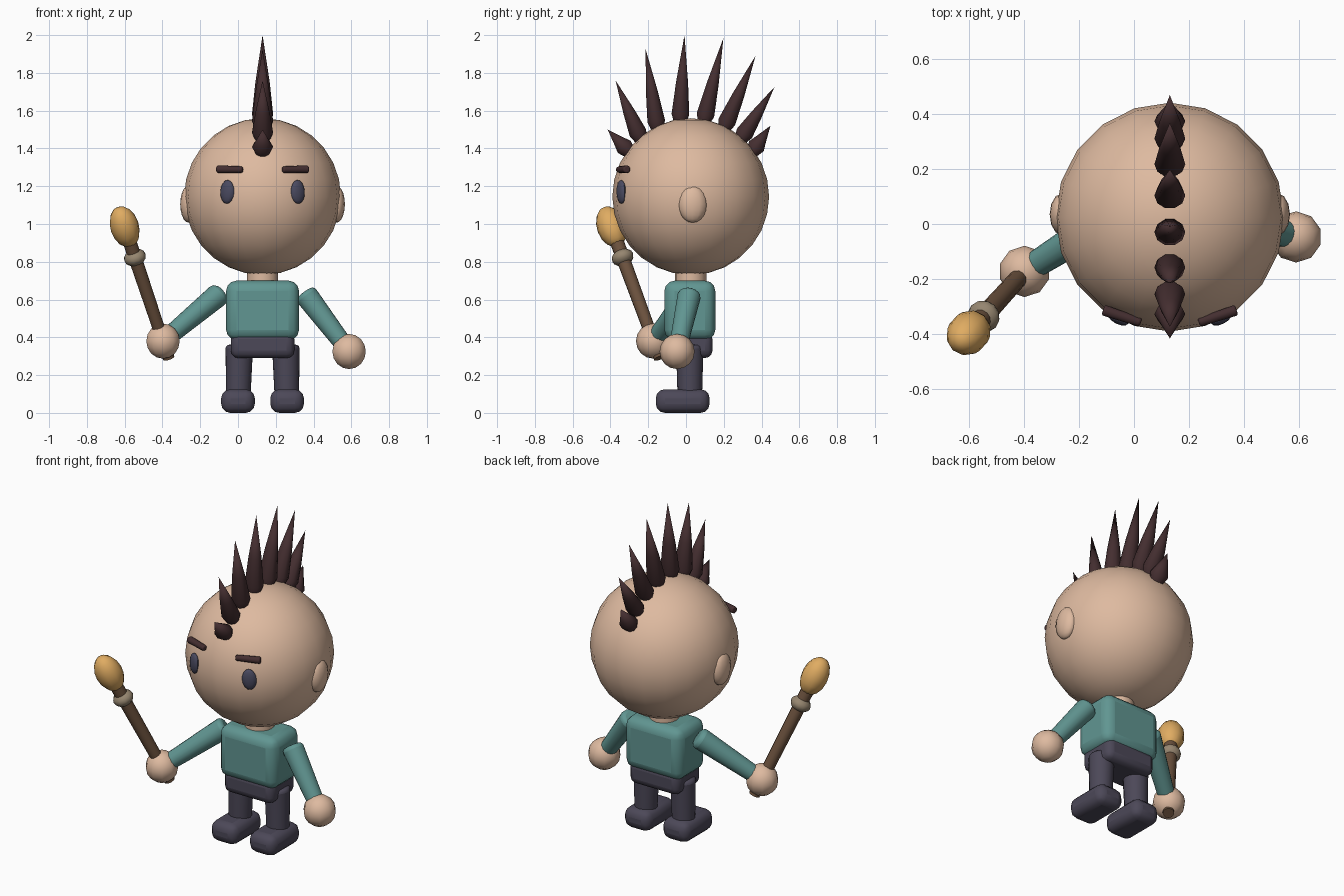
import bpy, bmesh, math
from mathutils import Vector, Matrix

if "Cube" in bpy.data.objects:
    bpy.data.objects.remove(bpy.data.objects["Cube"])

CX = 0.13                                  # mid-plane of the body
HEAD = Vector((CX, 0.025, 1.145))
HEAD_R = 0.415


def material(name, rgb):
    m = bpy.data.materials.new(name)
    lin = [((c / 255 + 0.055) / 1.055) ** 2.4 for c in rgb]
    m.diffuse_color = (*lin, 1)
    m.use_nodes = True
    m.node_tree.nodes["Principled BSDF"].inputs["Base Color"].default_value = m.diffuse_color
    return m


SKIN = material("skin", (222, 186, 160))
SHIRT = material("teal_shirt", (97, 150, 146))
PANTS = material("dark_trousers", (76, 72, 88))
EYE = material("slate_eye", (74, 74, 96))
HAIR = material("dark_brown_hair", (68, 46, 48))
WOOD = material("brown_wood", (108, 82, 62))
WRAP = material("beige_wrap", (150, 134, 112))
GOLD = material("golden_tip", (224, 172, 98))


def finish(name, bm, mat, matrix, bevel=0, segs=3, angle=50):
    """Turn a bmesh into a smooth shaded object."""
    bmesh.ops.recalc_face_normals(bm, faces=bm.faces)
    mesh = bpy.data.meshes.new(name)
    bm.to_mesh(mesh)
    bm.free()
    mesh.materials.append(mat)
    ob = bpy.data.objects.new(name, mesh)
    bpy.context.collection.objects.link(ob)
    ob.matrix_world = matrix
    if bevel:
        mod = ob.modifiers.new("rounding", 'BEVEL')
        mod.width, mod.segments = bevel, segs
        mod.limit_method, mod.angle_limit = 'ANGLE', math.radians(50)
    bpy.ops.object.select_all(action='DESELECT')
    ob.select_set(True)
    bpy.context.view_layer.objects.active = ob
    bpy.ops.object.shade_smooth_by_angle(angle=math.radians(angle))
    return ob


def aim(origin, direction):
    quat = Vector(direction).to_track_quat('Z', 'Y')
    return Matrix.Translation(origin) @ quat.to_matrix().to_4x4()


def ball(name, mat, loc, radii, segs=12, rings=8, rot=Matrix()):
    bm = bmesh.new()
    bmesh.ops.create_uvsphere(bm, u_segments=segs, v_segments=rings, radius=1)
    bmesh.ops.scale(bm, vec=radii, verts=bm.verts)
    return finish(name, bm, mat, Matrix.Translation(loc) @ rot)


def block(name, mat, lo, hi, bevel):
    lo, hi = Vector(lo), Vector(hi)
    bm = bmesh.new()
    bmesh.ops.create_cube(bm, size=1)
    bmesh.ops.scale(bm, vec=hi - lo, verts=bm.verts)
    return finish(name, bm, mat, Matrix.Translation((lo + hi) / 2), bevel)


def rod(name, mat, a, b, r1, r2, bevel=0, segs=16):
    a, b = Vector(a), Vector(b)
    bm = bmesh.new()
    bmesh.ops.create_cone(bm, cap_ends=True, segments=segs, radius1=r1,
                          radius2=r2, depth=(b - a).length)
    return finish(name, bm, mat, aim((a + b) / 2, b - a), bevel)


def spike(name, base, tip):
    """Leaf-shaped cone: narrow root, slight bulge, sharp tip."""
    base, tip = Vector(base), Vector(tip)
    length = (tip - base).length
    bm = bmesh.new()
    n, loops = 10, []
    for z, r in ((-0.015, 0.036), (0.035, 0.056), (0.45 * length, 0.038)):
        loops.append([bm.verts.new((r * math.cos(k * math.tau / n),
                                    r * 0.88 * math.sin(k * math.tau / n), z))
                      for k in range(n)])
    top = bm.verts.new((0, 0, length))
    bm.faces.new(loops[0])
    for k in range(n):
        j = (k + 1) % n
        for lo, hi in zip(loops, loops[1:]):
            bm.faces.new((lo[k], lo[j], hi[j], hi[k]))
        bm.faces.new((loops[-1][k], loops[-1][j], top))
    z = (tip - base).normalized()
    x = Vector((1, 0, 0))
    rot = Matrix((x, z.cross(x), z)).transposed().to_4x4()
    return finish(name, bm, HAIR, Matrix.Translation(base) @ rot)


# Head and neck
ball("head", SKIN, HEAD, (HEAD_R,) * 3, 20, 14)
rod("neck", SKIN, (CX, 0.025, 0.66), (CX, 0.025, 0.78), 0.083, 0.083)

# Torso and hips
block("torso", SHIRT, (CX - 0.193, -0.115, 0.385), (CX + 0.193, 0.155, 0.70), 0.055)
block("hips", PANTS, (CX - 0.168, -0.10, 0.29), (CX + 0.168, 0.14, 0.43), 0.04)

# Mirrored face parts, legs and shoes
for side, s in (("right", -1), ("left", 1)):
    ball(side + "_ear", SKIN, (CX + s * 0.392, 0.035, 1.105), (0.044, 0.076, 0.098), 12, 10)
    yaw = Matrix.Rotation(s * math.radians(27), 4, 'Z')
    tilt = Matrix.Rotation(s * math.radians(-4), 4, 'Y')
    ball(side + "_eye", EYE, (CX + s * 0.187, -0.343, 1.17), (0.041, 0.02, 0.063),
         12, 8, yaw @ tilt)
    rod(side + "_eyebrow", HAIR, (CX + s * 0.105, -0.357, 1.288),
        (CX + s * 0.242, -0.312, 1.29), 0.017, 0.021, 0.008, 10)
    rod(side + "_leg", PANTS, (CX + s * 0.129, 0.02, 0.06), (CX + s * 0.123, 0.02, 0.36),
        0.064, 0.073, 0.02)
    x = CX + s * 0.13
    block(side + "_shoe", PANTS, (x - 0.089, -0.16, 0), (x + 0.089, 0.125, 0.125), 0.048)

# Mohawk: angle of each root over the head, and tip position (y, z)
MOHAWK = ((-54, -0.415, 1.50), (-41, -0.373, 1.76), (-26, -0.214, 1.926),
          (-8, -0.008, 2.0), (10, 0.198, 1.984), (26, 0.368, 1.89),
          (41, 0.468, 1.725), (54, 0.447, 1.52))
for i, (deg, y, z) in enumerate(MOHAWK):
    a = math.radians(deg)
    root = HEAD + Vector((0, math.sin(a), math.cos(a))) * 0.405
    spike(f"hair_spike_{i + 1}", root, (CX, y, z))

# Arms and hands
right_hand = Vector((-0.397, -0.172, 0.38))
left_hand = Vector((0.588, -0.047, 0.325))
for side, s, hand in (("right", -1, right_hand), ("left", 1, left_hand)):
    rod(side + "_arm", SHIRT, hand, (CX + s * 0.222, 0.02, 0.635), 0.046, 0.063, 0.025)
    ball(side + "_hand", SKIN, hand, (0.093,) * 3, 10, 8)

# Staff held in the right hand
tip = Vector((-0.60, -0.395, 0.985))
axis = (tip - right_hand).normalized()
rot = aim((0, 0, 0), axis)
rod("staff_shaft", WOOD, right_hand - axis * 0.1, tip, 0.032, 0.038, 0, 12)
ball("staff_collar", WRAP, right_hand + axis * 0.495, (0.06, 0.06, 0.043), 12, 8, rot)
ball("staff_tip", GOLD, tip, (0.077, 0.077, 0.116), 10, 8, rot)
